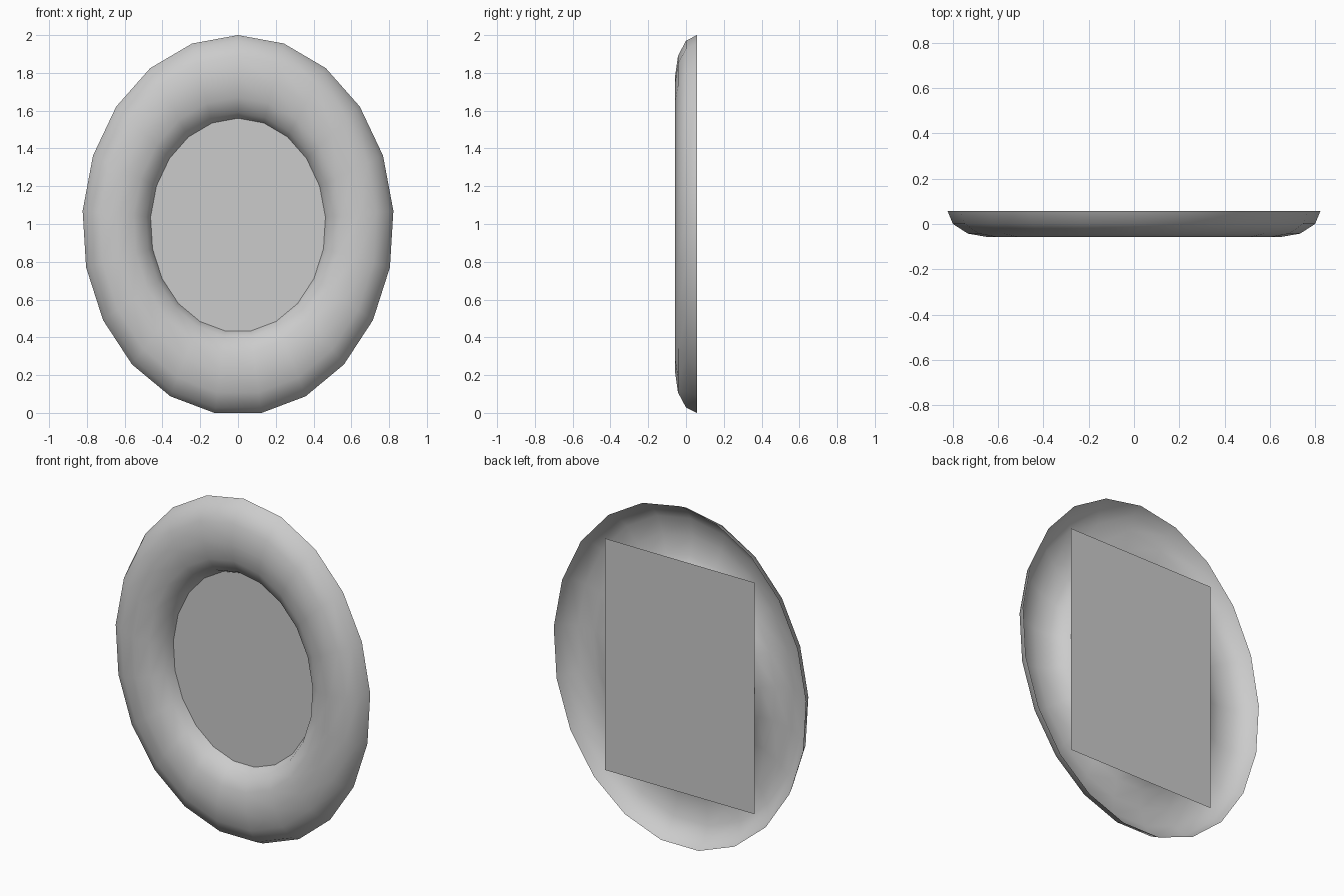
import bpy, bmesh
from math import sin, cos, pi

if "Cube" in bpy.data.objects:
    bpy.data.objects.remove(bpy.data.objects["Cube"])

SEGMENTS, ARC_STEPS = 21, 6
MAJOR, MINOR = 0.786, 0.22      # ring radii measured along z
WIDTH = 0.82                    # x / z ratio of the oval
CENTRE_Z, BACK_Y, DEPTH = 0.994, 0.058, 0.116


def add_object(name, bm):
    mesh = bpy.data.meshes.new(name)
    bm.to_mesh(mesh)
    bm.free()
    obj = bpy.data.objects.new(name, mesh)
    bpy.context.collection.objects.link(obj)
    return obj


# Oval frame: front half of a flattened torus, open at the back
bm = bmesh.new()
rings = []
for i in range(SEGMENTS):
    a = 2 * pi * i / SEGMENTS
    ring = []
    for j in range(ARC_STEPS + 1):
        t = pi * j / ARC_STEPS
        r = MAJOR + MINOR * cos(t)
        ring.append(bm.verts.new((WIDTH * r * sin(a), BACK_Y - DEPTH * sin(t),
                                  CENTRE_Z + r * cos(a))))
    rings.append(ring)
for i in range(SEGMENTS):
    p, q = rings[i], rings[(i + 1) % SEGMENTS]
    for j in range(ARC_STEPS):
        face = bm.faces.new((p[j], p[j + 1], q[j + 1], q[j]))
        face.smooth = True
bm.normal_update()
# Make the curved side face outwards (front crest normal towards -y)
bm.faces.ensure_lookup_table()
if bm.faces[ARC_STEPS // 2].normal.y > 0:
    bmesh.ops.reverse_faces(bm, faces=bm.faces[:])
add_object("oval_frame", bm)

# Flat rectangular panel behind the opening
bm = bmesh.new()
corners = [(-1, -1), (1, -1), (1, 1), (-1, 1)]
bm.faces.new([bm.verts.new((0.487 * x, BACK_Y, 0.997 + 0.683 * z)) for x, z in corners])
add_object("mirror_panel", bm)
